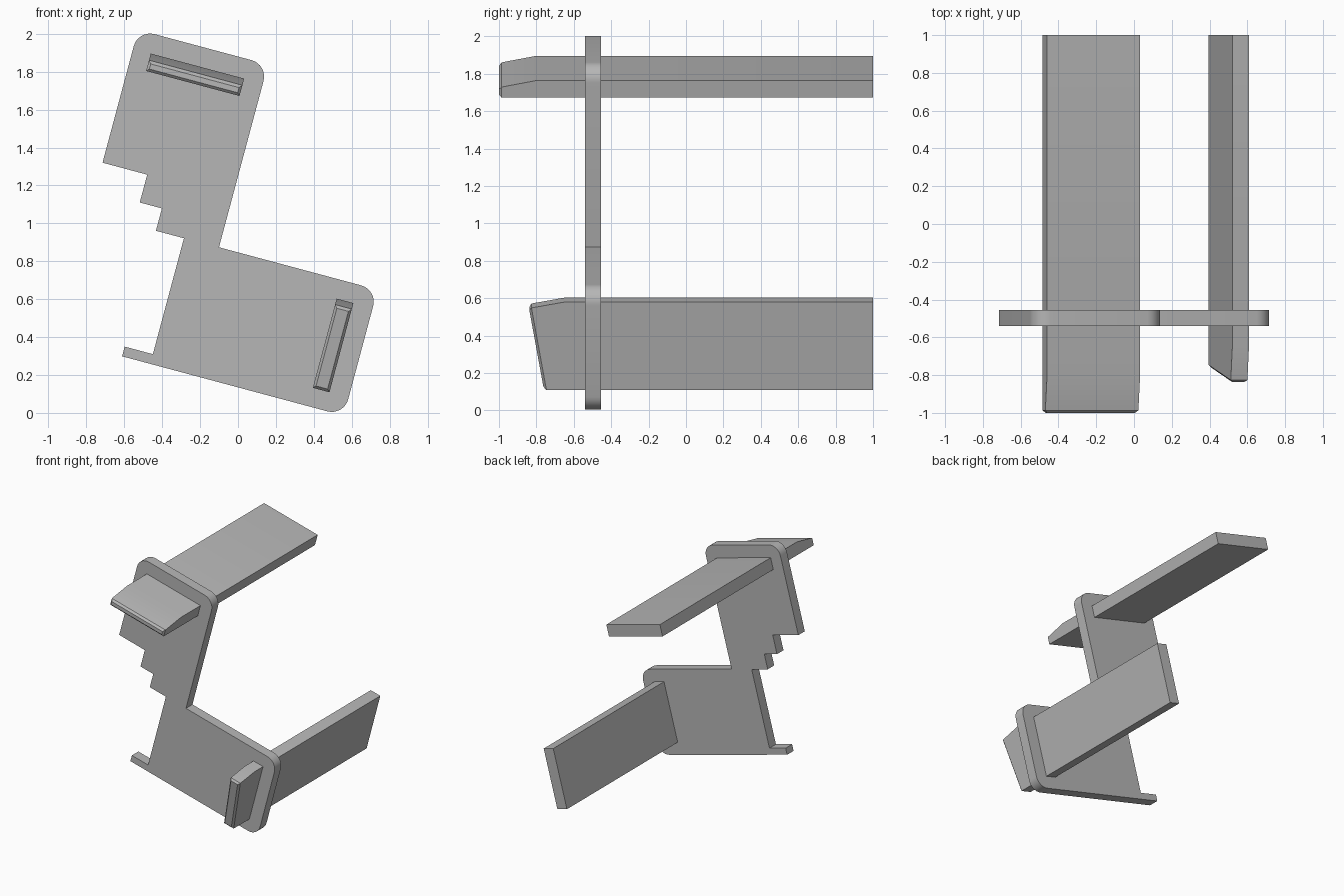
import bpy
import bmesh
from math import radians

if "Cube" in bpy.data.objects:
    bpy.data.objects.remove(bpy.data.objects["Cube"], do_unlink=True)

TILT = radians(15)  # everything leans over together about the y axis

# Single material
grey = bpy.data.materials.new("plain grey")
colour = (0.47, 0.47, 0.47, 1)
grey.use_nodes = True
grey.diffuse_color = colour
grey.node_tree.nodes["Principled BSDF"].inputs["Base Color"].default_value = colour


def prism(points, offset):
    """Extrude a closed 3D outline along an offset vector."""
    bm = bmesh.new()
    base = bm.faces.new([bm.verts.new(p) for p in points])
    ext = bmesh.ops.extrude_face_region(bm, geom=[base])
    moved = [g for g in ext["geom"] if isinstance(g, bmesh.types.BMVert)]
    bmesh.ops.translate(bm, verts=moved, vec=offset)
    bmesh.ops.recalc_face_normals(bm, faces=bm.faces)
    return bm


def finish(bm, name):
    bmesh.ops.recalc_face_normals(bm, faces=bm.faces)
    mesh = bpy.data.meshes.new(name)
    bm.to_mesh(mesh)
    bm.free()
    mesh.materials.append(grey)
    obj = bpy.data.objects.new(name, mesh)
    bpy.context.collection.objects.link(obj)
    obj.rotation_euler.y = TILT
    bpy.ops.object.select_all(action="DESELECT")
    obj.select_set(True)
    bpy.context.view_layer.objects.active = obj
    bpy.ops.object.shade_smooth_by_angle(angle=radians(20))


# Side plate: stepped outline with three rounded corners
FRONT, BACK = -0.54, -0.455
rounded = [(0.543, 0.13), (0.543, 0.818), (-0.323, 1.816), (-1.032, 1.816)]
outline = [
    (-0.668, 0.13), rounded[0], rounded[1], (-0.323, 0.818),
    rounded[2], rounded[3], (-1.032, 1.09), (-0.788, 1.09),
    (-0.788, 0.938), (-0.667, 0.938), (-0.667, 0.816),
    (-0.514, 0.816), (-0.514, 0.183), (-0.668, 0.183),
]
bm = prism([(u, FRONT, v) for u, v in outline], (0, BACK - FRONT, 0))
corners = []
for e in bm.edges:
    a, b = e.verts
    if abs(a.co.y - b.co.y) > 0.01 and any(
            abs(a.co.x - u) + abs(a.co.z - v) < 0.001 for u, v in rounded):
        corners.append(e)
bmesh.ops.bevel(bm, geom=corners, offset=0.09, segments=8, profile=0.5,
                affect="EDGES")
finish(bm, "side_plate")


# Slats: long bars with a sloped nose and chamfered front end
def slat(name, u0, u1, profile, chamfer):
    bm = prism([(u0, y, v) for y, v in profile], (u1 - u0, 0, 0))
    nose = min(bm.faces, key=lambda f: f.calc_center_median().y)
    bmesh.ops.bevel(bm, geom=list(nose.edges), offset=chamfer, segments=1,
                    affect="EDGES")
    finish(bm, name)


slat("upper_slat", -0.935, -0.425,
     [(1, 1.617), (1, 1.712), (-0.8, 1.712), (-1, 1.673), (-1, 1.617)], 0.014)
slat("lower_slat", 0.347, 0.438,
     [(1, 0.23), (1, 0.717), (-0.65, 0.717), (-0.84, 0.682), (-0.76, 0.23)],
     0.014)
